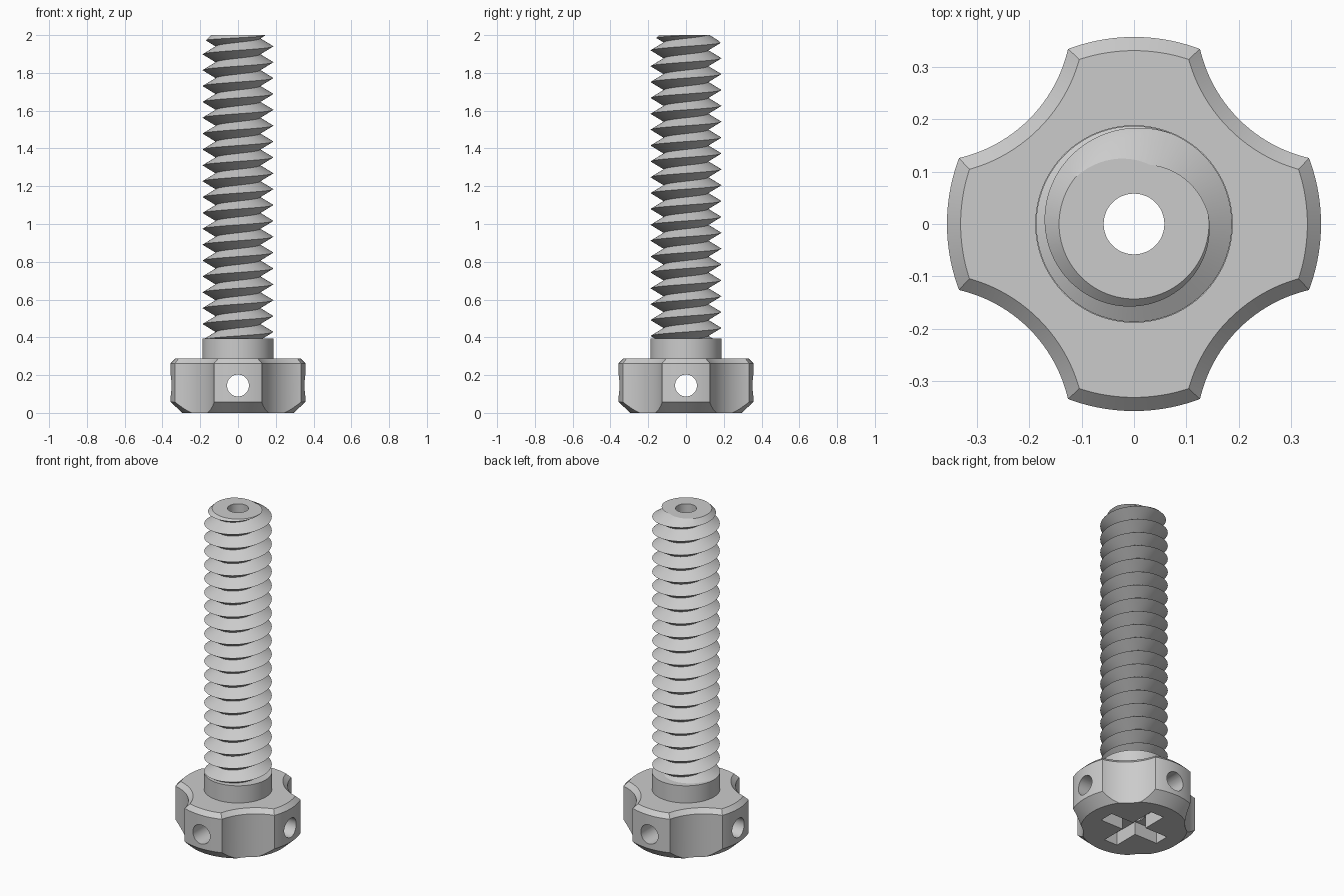
import bpy, bmesh, math
from mathutils import Matrix, Vector

cube = bpy.data.objects.get("Cube")
if cube:
    bpy.data.objects.remove(cube, do_unlink=True)

# Main sizes
HEIGHT, CREST, ROOT, PITCH = 2.0, 0.187, 0.117, 0.084
COLLAR_R, COLLAR_TOP = 0.1885, 0.393
HEAD_R, HEAD_TOP, CHAMFER = 0.357, 0.288, 0.026
HOLE_R, HOLE_Z = 0.058, 0.145

steel = bpy.data.materials.new("plain grey")
steel.use_nodes = True
grey = (0.6, 0.6, 0.6, 1)
steel.diffuse_color = grey
steel.node_tree.nodes["Principled BSDF"].inputs["Base Color"].default_value = grey


def finish(name, bm):
    """Turn a bmesh into an object."""
    bmesh.ops.recalc_face_normals(bm, faces=bm.faces)
    mesh = bpy.data.meshes.new(name)
    bm.to_mesh(mesh)
    bm.free()
    mesh.materials.append(steel)
    obj = bpy.data.objects.new(name, mesh)
    bpy.context.collection.objects.link(obj)
    return obj


def lathe(name, profile, centre=(0, 0), sides=128):
    """Solid of revolution from (radius, height) points, closed by flat caps."""
    bm = bmesh.new()
    rings = []
    for r, z in profile:
        rings.append([bm.verts.new((centre[0] + r * math.cos(math.tau * i / sides),
                                    centre[1] + r * math.sin(math.tau * i / sides), z))
                      for i in range(sides)])
    for low, high in zip(rings, rings[1:]):
        for i in range(sides):
            k = (i + 1) % sides
            bm.faces.new((low[i], low[k], high[k], high[i]))
    bm.faces.new(rings[0])
    bm.faces.new(rings[-1])
    return finish(name, bm)


def box(name, size, centre):
    bm = bmesh.new()
    bmesh.ops.create_cube(bm, size=1, matrix=Matrix.Translation(centre) @ Matrix.Diagonal((*size, 1)))
    return finish(name, bm)


def combine(target, tool, operation):
    """Apply a boolean and remove the tool object."""
    mod = target.modifiers.new(operation.lower(), "BOOLEAN")
    mod.operation, mod.solver, mod.object = operation, "EXACT", tool
    bpy.context.view_layer.objects.active = target
    bpy.ops.object.modifier_apply(modifier=mod.name)
    bpy.data.objects.remove(tool, do_unlink=True)


def thread(name, start, rows, sides=72):
    """Right-handed V thread: root and crest helices joined into a closed solid."""
    bm = bmesh.new()
    grid = {}

    def vert(i, j):
        if i == sides:
            i, j = 0, j + 2
        if (i, j) not in grid:
            a = math.tau * i / sides
            r = CREST if j % 2 else ROOT
            z = start + PITCH * (i / sides + j / 2)
            grid[i, j] = bm.verts.new((r * math.cos(a), r * math.sin(a), z))
        return grid[i, j]

    for i in range(sides):
        for j in range(rows):
            bm.faces.new((vert(i, j), vert(i + 1, j), vert(i + 1, j + 1), vert(i, j + 1)))
    # Stepped end caps
    for j in (0, rows):
        loop = [vert(i, j) for i in range(sides)] + [vert(0, j + 2), vert(0, j + 1)]
        hub = bm.verts.new((0, 0, start + PITCH * (j + 1) / 2))
        for a, b in zip(loop, loop[1:] + loop[:1]):
            bm.faces.new((a, b, hub))
    return finish(name, bm)


# Head with collar
screw = lathe("knob_screw", [(0.295, 0), (HEAD_R, 0.058), (HEAD_R, HEAD_TOP - CHAMFER),
                             (HEAD_R - CHAMFER, HEAD_TOP), (COLLAR_R, HEAD_TOP),
                             (COLLAR_R, COLLAR_TOP)])

# Four finger scallops, flared at the top to chamfer the rim
scallop_r, offset, flare = 0.277, 0.396, 0.046
for sx in (-1, 1):
    for sy in (-1, 1):
        cutter = lathe("scallop_cutter", [(scallop_r, -0.1), (scallop_r, HEAD_TOP - CHAMFER),
                                          (scallop_r + flare, HEAD_TOP - CHAMFER + flare)],
                       (sx * offset, sy * offset))
        combine(screw, cutter, "DIFFERENCE")

# Threaded shaft with a chamfered tip
shaft = thread("threaded_shaft", HEIGHT - 0.0175 - 20 * PITCH, 42)
tip = lathe("tip_envelope", [(0.21, 0.2), (0.21, HEIGHT - 0.067), (0.143, HEIGHT)])
combine(shaft, tip, "INTERSECT")
combine(screw, shaft, "UNION")

# Cross recess under the head
depth = 0.08
arm_x = box("recess_arm", (0.4, 0.09, 2 * depth), (0, 0, 0))
arm_y = box("recess_arm", (0.09, 0.4, 2 * depth), (0, 0, 0))
combine(arm_x, arm_y, "UNION")
combine(screw, arm_x, "DIFFERENCE")

# Bore along the axis and two cross holes through the lobes
bore = lathe("bore_cutter", [(HOLE_R, -0.2), (HOLE_R, HEIGHT + 0.2)], sides=48)
combine(screw, bore, "DIFFERENCE")
for axis in "XY":
    hole = lathe("hole_cutter", [(HOLE_R, -0.6), (HOLE_R, 0.6)], sides=48)
    hole.data.transform(Matrix.Translation((0, 0, HOLE_Z)) @ Matrix.Rotation(math.pi / 2, 4, axis))
    combine(screw, hole, "DIFFERENCE")

# Smooth curved walls, keep edges crisp
bpy.ops.object.select_all(action="DESELECT")
screw.select_set(True)
bpy.context.view_layer.objects.active = screw
bpy.ops.object.shade_smooth_by_angle(angle=math.radians(25))
